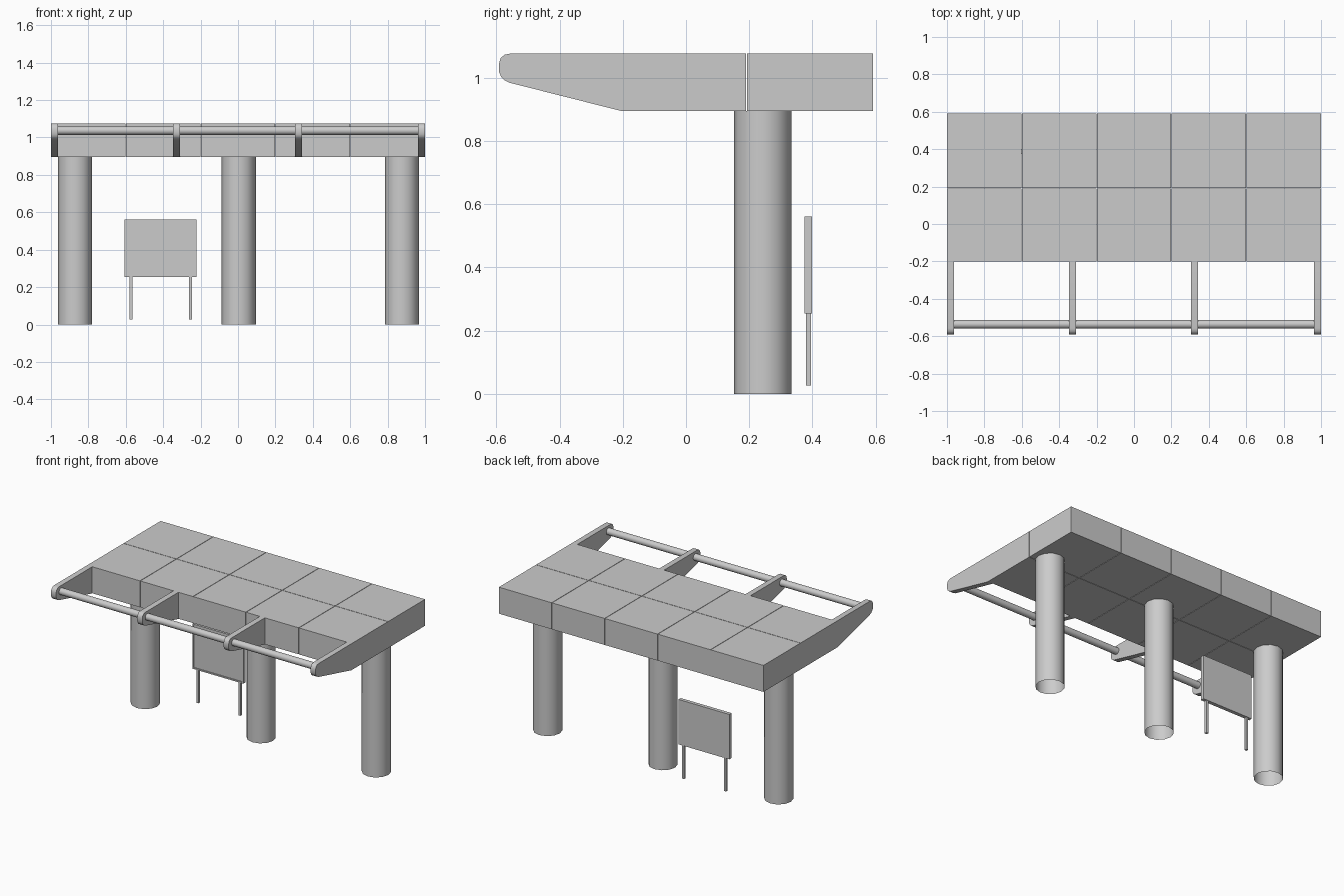
import bpy, bmesh, math
from mathutils import Matrix, Vector

if "Cube" in bpy.data.objects:
    bpy.data.objects.remove(bpy.data.objects["Cube"])


def finish(name, bm, smooth=False):
    bmesh.ops.recalc_face_normals(bm, faces=bm.faces)
    me = bpy.data.meshes.new(name)
    bm.to_mesh(me)
    bm.free()
    ob = bpy.data.objects.new(name, me)
    bpy.context.collection.objects.link(ob)
    if smooth:
        bpy.ops.object.select_all(action='DESELECT')
        ob.select_set(True)
        bpy.context.view_layer.objects.active = ob
        bpy.ops.object.shade_smooth_by_angle(angle=math.radians(40))
    return ob


def add_box(bm, lo, hi):
    lo, hi = Vector(lo), Vector(hi)
    m = Matrix.Translation((lo + hi) / 2) @ Matrix.Diagonal((*(hi - lo), 1))
    return bmesh.ops.create_cube(bm, size=1, matrix=m)["verts"]


def tube(name, center, radius, length, sides, rot=None):
    bm = bmesh.new()
    m = Matrix.Translation(center) @ (rot or Matrix())
    bmesh.ops.create_cone(bm, cap_ends=False, segments=sides, radius1=radius,
                          radius2=radius, depth=length, matrix=m)
    return finish(name, bm, True)


BOTTOM, TOP = 0.895, 1.076

# Canopy roof: 5 x 2 panels with hairline seams
bm = bmesh.new()
g = 0.0015
xs = [-1, -0.6, -0.2, 0.2, 0.6, 1]
ys = [-0.2, 0.192, 0.592]
for i in range(5):
    for j in range(2):
        x0 = xs[i] + (g if i else 0)
        x1 = xs[i + 1] - (g if i < 4 else 0)
        y0 = ys[j] + (g if j else 0)
        y1 = ys[j + 1] - (0 if j else g)
        add_box(bm, (x0, y0, BOTTOM), (x1, y1, TOP))
finish("roof_panels", bm)

# Tapered brackets with a rounded nose
profile = [(-0.2, BOTTOM), (-0.205, BOTTOM), (-0.557, 0.984), (-0.572, 0.991),
           (-0.584, 1.002), (-0.591, 1.018), (-0.591, 1.046), (-0.586, 1.062),
           (-0.574, 1.073), (-0.557, TOP), (-0.2, TOP)]
for k, x in enumerate((-0.981, -0.329, 0.324, 0.981)):
    bm = bmesh.new()
    face = bm.faces.new([bm.verts.new((x - 0.019, y, z)) for y, z in profile])
    ext = bmesh.ops.extrude_face_region(bm, geom=[face], use_keep_orig=True)
    bmesh.ops.translate(bm, vec=(0.038, 0, 0),
                        verts=[v for v in ext["geom"] if isinstance(v, bmesh.types.BMVert)])
    finish(f"bracket_{k + 1}", bm, True)

# Front rail running through the brackets
tube("front_rail", (0, -0.536, 1.037), 0.023, 1.93, 16,
     Matrix.Rotation(math.pi / 2, 4, 'Y'))

# Hollow support columns
for k, x in enumerate((-0.871, 0.004, 0.876)):
    tube(f"column_{k + 1}", (x, 0.243, BOTTOM / 2), 0.091, BOTTOM, 12)

# Sign board with a recessed front face
bm = bmesh.new()
add_box(bm, (-0.607, 0.374, 0.255), (-0.222, 0.399, 0.562))
bm.normal_update()
front = min(bm.faces, key=lambda f: f.calc_center_median().y)
bmesh.ops.inset_region(bm, faces=[front], thickness=0.013)
bm.normal_update()
inner = bmesh.ops.extrude_face_region(bm, geom=[front])
bmesh.ops.translate(bm, vec=(0, 0.006, 0),
                    verts=[v for v in inner["geom"] if isinstance(v, bmesh.types.BMVert)])
if front.is_valid:
    bmesh.ops.delete(bm, geom=[front], context='FACES_ONLY')
finish("sign_board", bm)

# Sign legs
for side, x in (("left", -0.573), ("right", -0.255)):
    bm = bmesh.new()
    add_box(bm, (x - 0.008, 0.379, 0.027), (x + 0.008, 0.396, 0.256))
    finish(f"sign_leg_{side}", bm)
